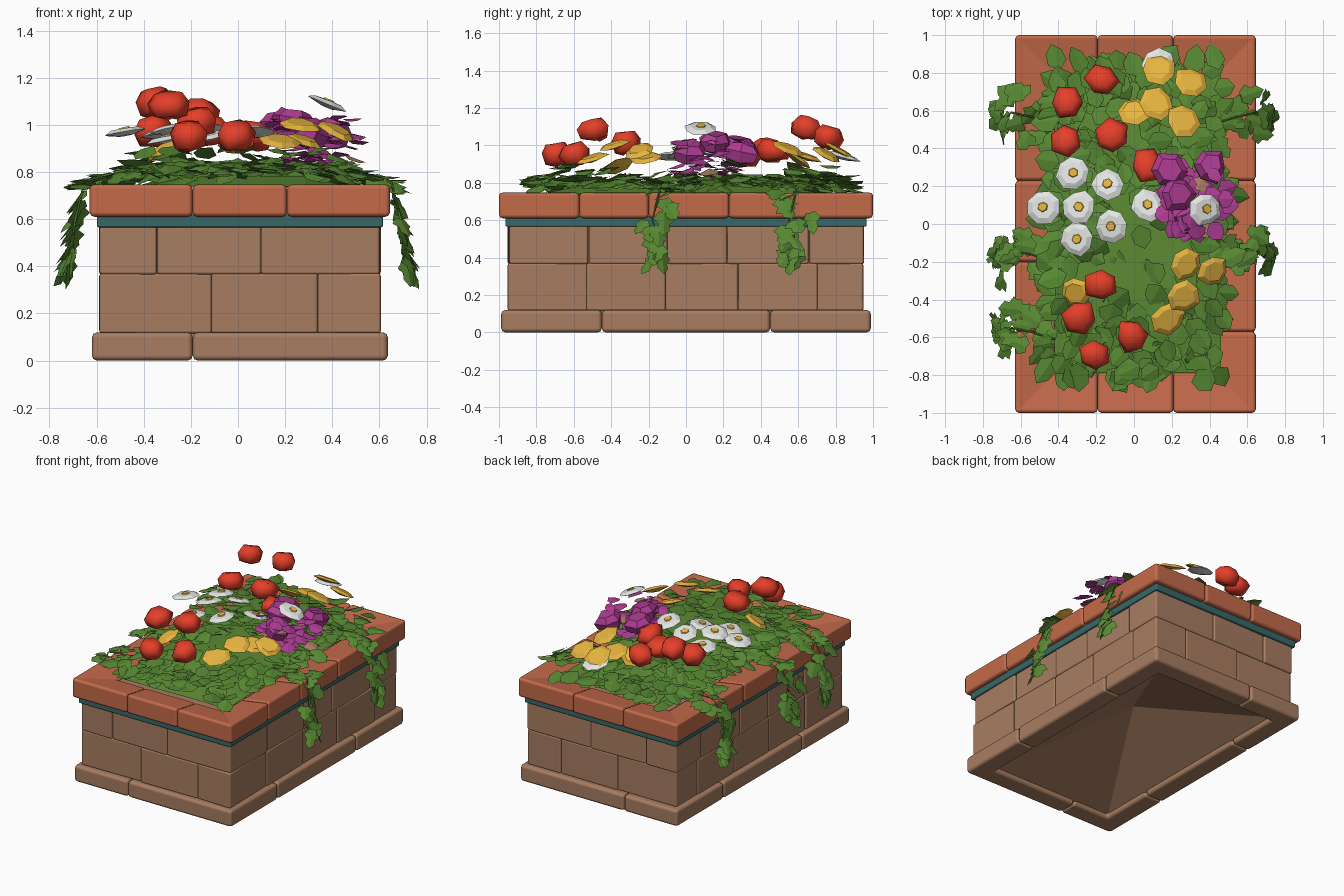
import bpy, bmesh, math, random
from mathutils import Vector, Matrix

random.seed(7)
R = random.uniform
cube = bpy.data.objects.get("Cube")
if cube:
    bpy.data.objects.remove(cube)


def material(name, *rgb):
    m = bpy.data.materials.new(name)
    m.use_nodes = True
    m.diffuse_color = (*rgb, 1)
    bsdf = next(n for n in m.node_tree.nodes if n.type == "BSDF_PRINCIPLED")
    bsdf.inputs["Base Color"].default_value = (*rgb, 1)
    return m


STONE = material("brown stone", .39, .205, .12)
CLAY = material("terracotta", .55, .145, .068)
TEAL = material("teal band", .04, .14, .14)
MOSS = material("ground green", .11, .26, .033)
LEAF = material("leaf green", .095, .245, .032)
RED = material("red petal", .78, .05, .022)
YELLOW = material("yellow petal", .86, .5, .055)
WHITE = material("white petal", .8, .83, .8)
MAGENTA = material("magenta petal", .42, .045, .29)
SHIFT = .008  # planter sits slightly off the foliage centre


def finish(name, bm, mats, bevel=0, solid=True, smooth=False):
    if solid:
        bmesh.ops.recalc_face_normals(bm, faces=bm.faces[:])
    for e in bm.edges:  # keep shallow mitres crisp
        e.smooth = not .08 < e.calc_face_angle(0) < .5 or smooth
    mesh = bpy.data.meshes.new(name)
    bm.to_mesh(mesh)
    bm.free()
    for m in mats:
        mesh.materials.append(m)
    ob = bpy.data.objects.new(name, mesh)
    bpy.context.scene.collection.objects.link(ob)
    for p in mesh.polygons:
        p.use_smooth = bool(bevel or smooth)
    if bevel:
        mod = ob.modifiers.new("rounded edges", "BEVEL")
        mod.width, mod.segments, mod.limit_method = bevel, 2, "ANGLE"
        mod.harden_normals = True


def skin(bm, rings, mat=0):
    """Bridge equal rings of points and cap both ends."""
    loops = [[bm.verts.new(p) for p in r] for r in rings]
    faces = [bm.faces.new(loops[0][::-1]), bm.faces.new(loops[-1])]
    for a, b in zip(loops, loops[1:]):
        for i in range(len(a)):
            j = (i + 1) % len(a)
            faces.append(bm.faces.new((a[i], a[j], b[j], b[i])))
    for f in faces:
        f.material_index = mat


def block_ring(name, mat, outer, wide, z0, z1, xs, ys, bevel, slope=0, rough=0):
    """Ring of blocks split at xs (ends) and ys (sides), corners wrapped."""
    hx, hy = outer
    ix, iy = hx - wide, hy - wide
    path = [(1, (x, -hy), (x, -iy)) for x in xs] + [(0, (hx, -hy), (ix, -iy))]
    path += [(1, (hx, y), (ix, y)) for y in ys] + [(0, (hx, hy), (ix, iy))]
    path += [(1, (x, hy), (x, iy)) for x in xs[::-1]] + [(0, (-hx, hy), (-ix, iy))]
    path += [(1, (-hx, y), (-ix, y)) for y in ys[::-1]] + [(0, (-hx, -hy), (-ix, -iy))]
    path.append(path[0])
    bm = bmesh.new()
    piece = []
    for joint, o, i in path:
        k = 1 + R(-rough, rough)
        piece.append([(o[0] * k + SHIFT, o[1] * k, z0), (o[0] * k + SHIFT, o[1] * k, z1),
                      (i[0] + SHIFT, i[1], z1 - slope), (i[0] + SHIFT, i[1], z0)])
        if joint and len(piece) > 1:
            skin(bm, piece)
            k = 1 + R(-rough, rough)
            piece = [[(o[0] * k + SHIFT, o[1] * k, z0), (o[0] * k + SHIFT, o[1] * k, z1)]
                     + piece[-1][2:]]
    finish(name, bm, [mat], bevel)


def rect_loft(name, mat, sections, bevel=0):
    bm = bmesh.new()
    skin(bm, [[(sx * x + SHIFT, sy * y, z) for sx, sy in ((-1, -1), (1, -1), (1, 1), (-1, 1))]
              for x, y, z in sections])
    finish(name, bm, [mat], bevel)


# Planter: core with a pyramid hollow, stone courses, band and rim
rect_loft("planter_core", STONE, [(.004, .004, .31), (.5, .86, .03), (.575, .93, .03), (.575, .93, .7)])
block_ring("base_course", STONE, (.628, .988), .14, 0, .12, [-.2], [-.45, .45], .022)
block_ring("lower_bricks", STONE, (.594, .947), .1, .115, .37,
           [-.12, .33], [-.53, -.11, .28, .7], .012, rough=.008)
block_ring("upper_bricks", STONE, (.594, .947), .1, .365, .575,
           [-.35, .09], [-.52, -.1, .22, .66], .012, rough=.008)
rect_loft("teal_band", TEAL, [(.607, .966, .565), (.607, .966, .62)], .008)
block_ring("clay_rim", CLAY, (.637, 1), .22, .61, .75, [-.2, .2], [-.57, -.2, .23], .02, slope=.035)

# Ground cover: low uneven mound
bm = bmesh.new()
bmesh.ops.create_grid(bm, x_segments=5, y_segments=7, size=1)
for v in bm.verts:
    x, y = v.co.x, v.co.y
    v.co = (x * .44 + .02, y * .79, .73 + .06 * (1 - x ** 4) * (1 - y ** 4) + R(0, .015))
finish("ground_cover", bm, [MOSS], solid=False)

# Leaves: half outlines mirrored about a folded midrib
BROAD = [(.3, .5), (.72, .42)]
IVY = [(-.05, .3), (.28, .6), (.48, .32), (.72, .36)]


def add_leaf(bm, pos, along, normal, length, width, outline=BROAD, fold=.18, mat=0):
    u = Vector(along).normalized()
    s = Vector(normal).cross(u).normalized()
    n = u.cross(s)
    pos = Vector(pos)
    root, tip = bm.verts.new(pos), bm.verts.new(pos + u * length)
    for side in (1, -1):
        edge = [bm.verts.new(pos + u * a * length + s * b * width * side - n * b * width * fold)
                for a, b in outline]
        loop = [root, *edge, tip]
        bm.faces.new(loop[::-1] if side > 0 else loop).material_index = mat


# Foliage drooping outward, leaving a bare patch of ground
bm = bmesh.new()
for i in range(310):
    x, y = R(-.43, .46), R(-.78, .82)
    bare = (abs(x - .05) < .14 and -.26 < y < .06) or (x > .15 and y < -.55)
    if bare and R(0, 1) < .65:
        continue
    a = math.atan2(y * .6, x) + R(-1.3, 1.3)
    edge = max(abs(x) / .46, abs(y) / .82)
    add_leaf(bm, (x, y, R(.8, .855) - .02 * edge ** 3), (math.cos(a), math.sin(a), R(-.4, .08)),
             (R(-.4, .4), R(-.4, .4), 1), R(.11, .17), R(.09, .13))
# A few taller leaves under the blooms
for i in range(30):
    x, y = R(-.4, .42), random.choice((-.5, .1, .62)) + R(-.15, .15)
    a = math.atan2(y, x)
    add_leaf(bm, (x, y, R(.86, .93)), (math.cos(a), math.sin(a), R(-.5, 0)), (R(-.4, .4), 0, 1), .13, .09)
finish("foliage", bm, [LEAF], solid=False)

# Trailing ivy: vine, leaves spilling over the rim, then a hanging tail
bm = bmesh.new()
vines = bpy.data.curves.new("ivy_vines", "CURVE")
vines.dimensions, vines.bevel_depth, vines.bevel_resolution = "3D", .005, 0
for side, y0 in ((1, .57), (1, -.16), (-1, .57), (-1, -.16), (-1, -.57)):
    path = [Vector((side * x, y0 + dy, z)) for x, dy, z in
            ((.42, -.04, .8), (.55, 0, .79), (.65, .02, .76), (.69, -.02, .6), (.71, .02, .47), (.72, 0, .41))]
    spline = vines.splines.new("POLY")
    spline.points.add(len(path) - 1)
    for p, q in zip(spline.points, path):
        p.co = (*q, 1)
    for i in range(24):
        t = 5 * (i / 23) ** 1.2
        k = min(int(t), 4)
        p = path[k].lerp(path[k + 1], t - k)
        if t < 2.2:
            p.y += R(-.11, .11)
            along, normal = (side * R(.2, 1), R(-1, 1), R(-.5, 0)), (R(-.3, .3), R(-.3, .3), 1)
        else:
            spread = .11 if t < 3 else .03
            p.y += R(-spread, spread)
            along, normal = (side * R(.05, .8), R(-.8, .8), -1), (side, R(-.9, .9), R(.3, 1))
        add_leaf(bm, p, along, normal, R(.09, .13), R(.08, .115), IVY)
finish("ivy_leaves", bm, [LEAF], solid=False)
vines.materials.append(LEAF)
bpy.context.scene.collection.objects.link(bpy.data.objects.new("ivy_vines", vines))


# Blooms: small faceted turned shapes leaning away from the centre
def lean(pos, tilt):
    outward = Vector((pos[0] + R(-.1, .1), pos[1] + R(-.1, .1), 0))
    axis = Vector((0, 0, 1)).cross(outward)
    return Matrix.Rotation(tilt, 3, axis) @ Matrix.Rotation(R(0, math.tau), 3, "Z")


def add_bloom(bm, pos, profile, sides, spin, jitter=.1, mat=0):
    wobble = [1 + R(-jitter, jitter) for i in range(sides)]
    rings = []
    for r, z in profile:
        rings.append([Vector(pos) + spin @ Vector((r * w * math.cos(i * math.tau / sides),
                                                   r * w * math.sin(i * math.tau / sides), z * (2 - w)))
                      for i, w in enumerate(wobble)])
    skin(bm, rings, mat)


CUP = [(.025, -.055), (.078, -.04), (.092, .015), (.06, .055)]
DISC = [(.03, -.016), (.09, -.002), (.06, .014)]
BUTTON = [(.03, .01), (.024, .02)]

bm = bmesh.new()
for p in ((-.35, .64, 1.09), (-.17, .76, 1.04), (-.36, .44, .97), (-.12, .46, .97), (.07, .31, .95),
          (-.17, -.32, 1.01), (-.29, -.49, 1.08), (-.01, -.59, .95), (-.21, -.69, .95)):
    add_bloom(bm, p, CUP, 6, lean(p, R(.1, .4)), .17)
finish("red_blooms", bm, [RED], smooth=True)

bm = bmesh.new()
for p in ((.13, .82, .97), (.3, .75, .95), (0, .6, .92), (.12, .64, .94), (.26, .55, .98), (.28, -.21, .93),
          (.42, -.25, .97), (.26, -.38, 1), (.18, -.5, .93), (-.31, -.36, .89)):
    add_bloom(bm, p, DISC, 7, lean(p, R(.3, .6)), .14)
finish("yellow_blooms", bm, [YELLOW])

bm = bmesh.new()
for p in ((-.32, .27, .96), (-.14, .21, .98), (-.48, .09, .97), (-.29, .09, .98), (-.12, -.01, .95),
          (-.3, -.08, .94), (.07, .1, .97), (.38, .08, 1.09), (.13, .84, .94)):
    spin = lean(p, R(.15, .4))
    for profile, sides, mat in ((DISC, 8, 0), (BUTTON, 6, 1)):
        add_bloom(bm, p, profile, sides, spin, .1, mat)
finish("white_daisies", bm, [WHITE, YELLOW])

# Magenta cluster: full heads over layered petals, with a few dry brown ones
bm = bmesh.new()
for p in ((.18, .28, .99), (.4, .3, .96), (.23, .16, 1.01), (.3, .02, .96)):
    add_bloom(bm, p, CUP, 6, lean(p, R(.1, .4)), .17)
for i in range(60):
    a, r = R(0, math.tau), R(.02, .15)
    p = (.31 + r * math.cos(a), .13 + 1.1 * r * math.sin(a), R(.85, 1.05))
    add_leaf(bm, p, (math.cos(a), math.sin(a), R(-.4, .1)), (R(-.3, .3), R(-.3, .3), 1),
             R(.07, .12), .1, mat=int(i % 14 == 0))
finish("magenta_blooms", bm, [MAGENTA, STONE], solid=False)
